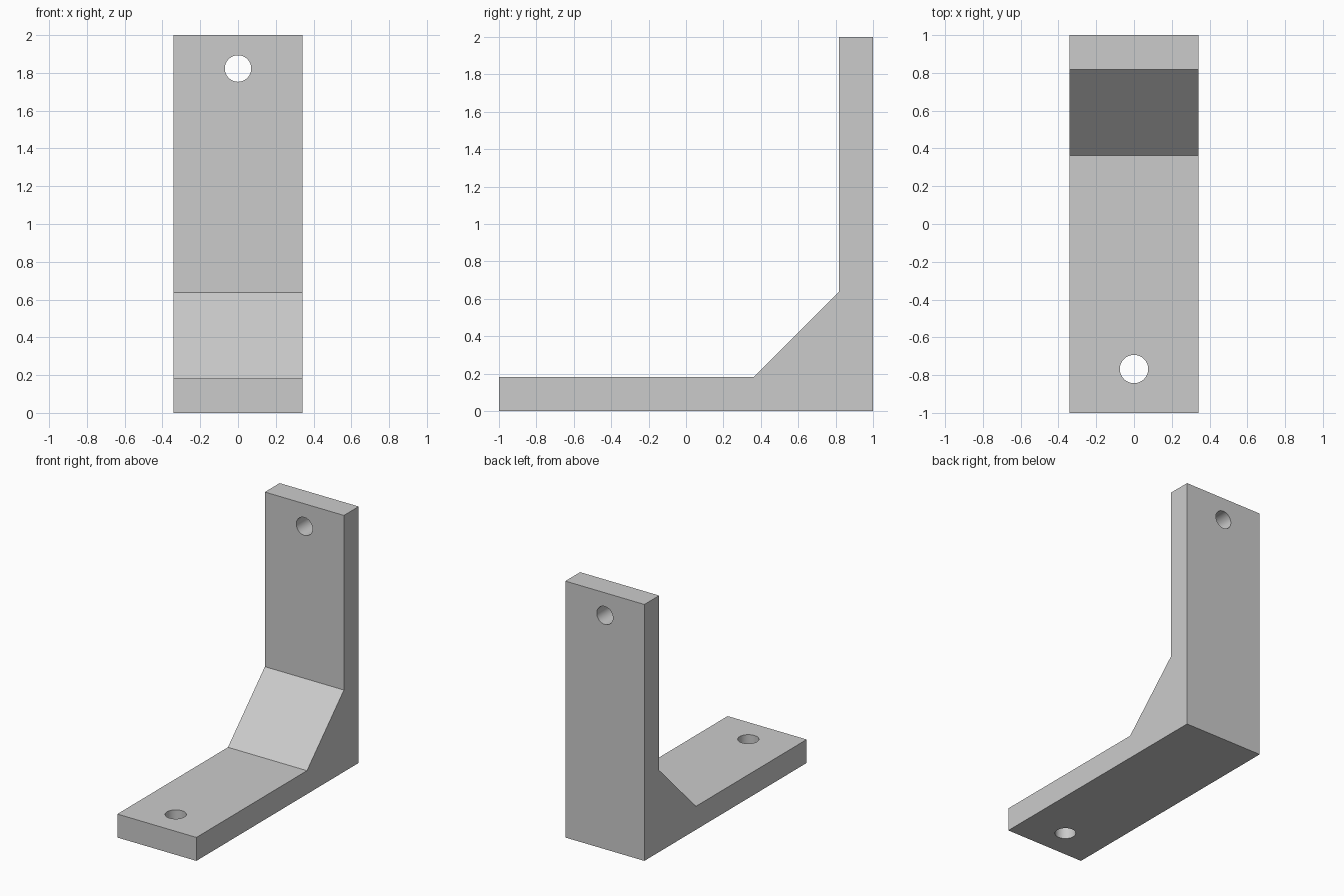
import bpy, bmesh
from math import pi

if "Cube" in bpy.data.objects:
    bpy.data.objects.remove(bpy.data.objects["Cube"])

HALF_W = 0.341

# Bracket body: L profile with a sloped inner corner, extruded along x
profile = [(-1, 0), (1, 0), (1, 2), (0.818, 2), (0.818, 0.638), (0.363, 0.183), (-1, 0.183)]
bm = bmesh.new()
face = bm.faces.new([bm.verts.new((-HALF_W, y, z)) for y, z in profile])
ext = bmesh.ops.extrude_face_region(bm, geom=[face])
moved = [v for v in ext["geom"] if isinstance(v, bmesh.types.BMVert)]
bmesh.ops.translate(bm, verts=moved, vec=(2 * HALF_W, 0, 0))
bmesh.ops.recalc_face_normals(bm, faces=bm.faces)
mesh = bpy.data.meshes.new("bracket")
bm.to_mesh(mesh)
bm.free()
bracket = bpy.data.objects.new("bracket", mesh)
bpy.context.collection.objects.link(bracket)


def drill(name, location, radius, rotation):
    """Cut a round screw hole through the bracket."""
    bpy.ops.mesh.primitive_cylinder_add(vertices=48, radius=radius, depth=0.5,
                                        location=location, rotation=rotation)
    cutter = bpy.context.object
    cutter.name = name
    cutter.hide_render = True
    cutter.display_type = 'WIRE'
    mod = bracket.modifiers.new(name, 'BOOLEAN')
    mod.operation = 'DIFFERENCE'
    mod.solver = 'EXACT'
    mod.object = cutter
    bpy.context.view_layer.objects.active = bracket
    bpy.ops.object.modifier_apply(modifier=mod.name)
    bpy.data.objects.remove(cutter)


# Screw holes: one in the wall plate, one in the base plate
drill("wall_hole", (0, 0.91, 1.823), 0.07, (pi / 2, 0, 0))
drill("base_hole", (0, -0.768, 0.09), 0.075, (0, 0, 0))

# Smooth hole walls, sharp plate edges
bpy.ops.object.select_all(action='DESELECT')
bracket.select_set(True)
bpy.context.view_layer.objects.active = bracket
bpy.ops.object.shade_smooth_by_angle(angle=pi / 6)
